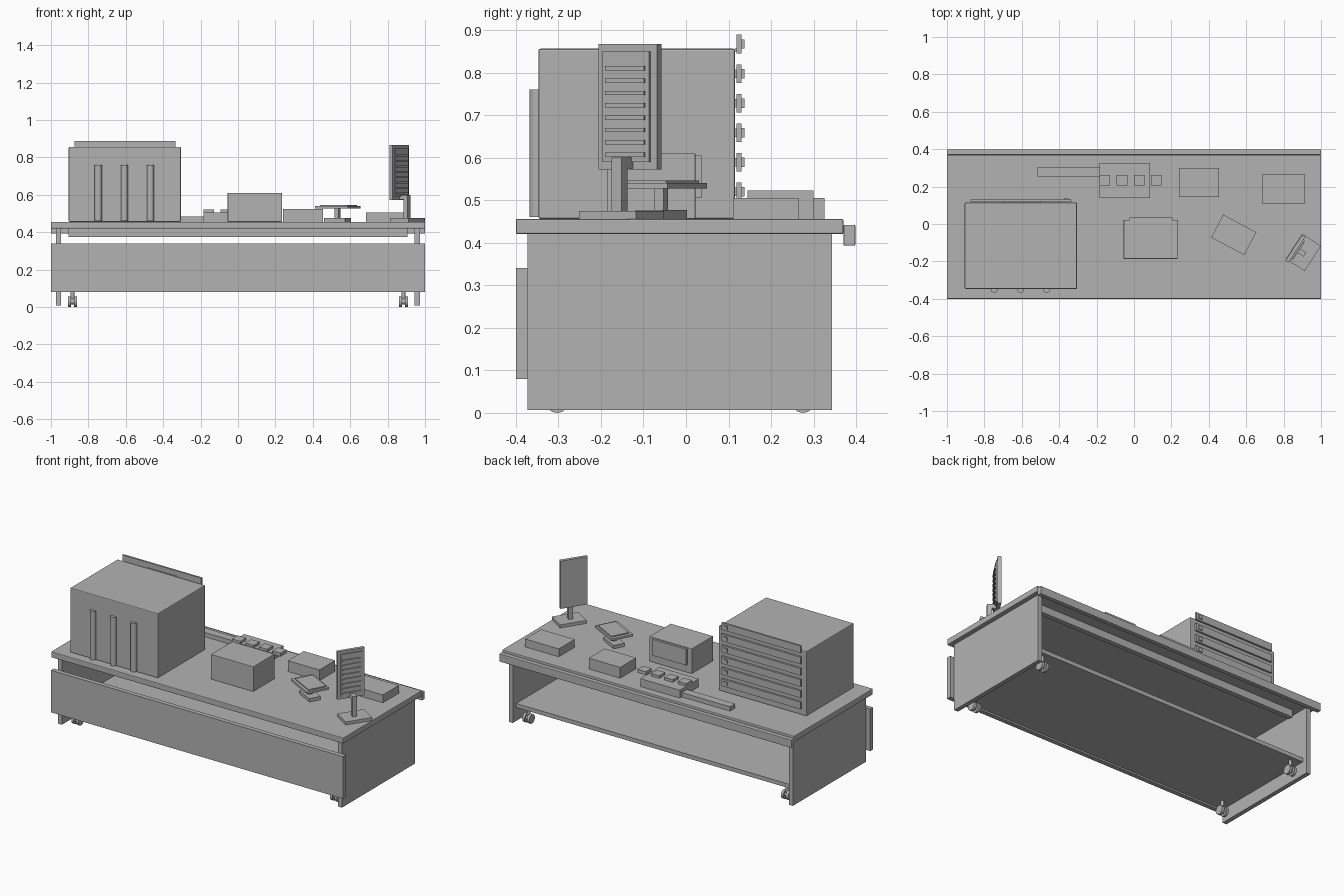
import bpy, math
from mathutils import Matrix, Vector

cube = bpy.data.objects.get("Cube")
if cube:
    bpy.data.objects.remove(cube, do_unlink=True)

GREY = (0.45, 0.45, 0.45, 1)
grey = bpy.data.materials.new("plain grey")
grey.use_nodes = True
grey.diffuse_color = GREY
grey.node_tree.nodes["Principled BSDF"].inputs["Base Color"].default_value = GREY


def finish(name, bevel=0):
    ob = bpy.context.object
    ob.name = name
    ob.data.materials.append(grey)
    if bevel:
        mod = ob.modifiers.new("soft edge", "BEVEL")
        mod.width, mod.segments = bevel, 2
    return ob


def box(name, x, y, z, bevel=0):
    """Box from (min, max) ranges."""
    mid = [(a + b) / 2 for a, b in (x, y, z)]
    bpy.ops.mesh.primitive_cube_add(size=1, location=mid)
    ob = finish(name, bevel)
    ob.data.transform(Matrix.Diagonal([b - a for a, b in (x, y, z)] + [1]))
    return ob


def cylinder(name, radius, depth, at, axis="Z", sides=16):
    turn = (0, math.pi / 2, 0) if axis == "X" else (0, 0, 0)
    bpy.ops.mesh.primitive_cylinder_add(vertices=sides, radius=radius, depth=depth, location=at, rotation=turn)
    bpy.ops.object.shade_smooth_by_angle(angle=math.radians(50))
    return finish(name)


def turned_box(name, origin, angle, x, y, z):
    """Box given in a local frame turned about z at origin."""
    ob = box(name, x, y, z)
    frame = Matrix.Translation(Vector((*origin, 0))) @ Matrix.Rotation(math.radians(angle), 4, "Z")
    ob.matrix_world = frame @ Matrix.Translation(ob.location)
    return ob


# Counter
box("counter_top", (-1, 1), (-0.4, 0.37), (0.42, 0.456), 0.004)
box("rear_rail", (-1, 1), (0.37, 0.398), (0.393, 0.442), 0.003)
box("front_panel", (-1, 1), (-0.4, -0.372), (0.08, 0.34))
box("rear_beam", (-0.905, 0.905), (0.24, 0.27), (0.375, 0.42))
box("shelf", (-0.945, 0.945), (-0.372, 0.31), (0.09, 0.115))
for side in (-1, 1):
    edges = sorted((side * 0.945, side * 0.972))
    box("side_panel", edges, (-0.372, 0.343), (0.007, 0.42))
    for y in (-0.303, 0.275):
        x = side * 0.885
        cylinder("castor_stem", 0.01, 0.06, (x, y, 0.06))
        cylinder("castor_hub", 0.016, 0.03, (x, y, 0.03), "X")
        for shift in (-0.016, 0.016):
            cylinder("castor_wheel", 0.028, 0.016, (x + shift, y, 0.028), "X")

# Large cabinet with front handles and rear slats
box("cabinet", (-0.905, -0.305), (-0.347, 0.115), (0.456, 0.856), 0.005)
for x in (-0.747, -0.607, -0.468):
    cylinder("cabinet_handle", 0.019, 0.3, (x, -0.349, 0.61))
for i in range(6):
    z = 0.867 - i * 0.0695
    box("rear_slat", (-0.875, -0.335), (0.119, 0.131), (z - 0.022, z + 0.022))
    box("slat_knob", (-0.375, -0.35), (0.131, 0.137), (z - 0.011, z + 0.011))
    box("slat_mount", (-0.7, -0.5), (0.114, 0.12), (z - 0.01, min(z + 0.01, 0.85)))

# Till body with rear plate
box("till_body", (-0.055, 0.235), (-0.186, 0.022), (0.456, 0.61), 0.002)
box("till_rear_plate", (-0.025, 0.205), (0.022, 0.036), (0.505, 0.605))

# Small items on the counter
box("flat_strip", (-0.515, -0.185), (0.255, 0.305), (0.456, 0.483))
box("key_block", (-0.185, 0.085), (0.14, 0.325), (0.456, 0.505))
for i in range(4):
    x = -0.185 + i * 0.092
    box("key", (x, x + 0.057), (0.205, 0.262), (0.5, 0.521))
box("middle_box", (0.24, 0.455), (0.145, 0.3), (0.456, 0.523))
box("right_box", (0.685, 0.915), (0.11, 0.265), (0.456, 0.505))

# Tablet on a low stand
TABLET = ((0.533, -0.058), -28)
turned_box("tablet_base", *TABLET, (-0.063, 0.063), (-0.035, 0.035), (0.456, 0.477))
turned_box("tablet_stem", *TABLET, (-0.012, 0.012), (-0.012, 0.012), (0.47, 0.53))
turned_box("tablet_body", *TABLET, (-0.1, 0.1), (-0.069, 0.069), (0.527, 0.54))
turned_box("tablet_face", *TABLET, (-0.08, 0.085), (-0.052, 0.058), (0.54, 0.546))

# Upright display: local x runs along the screen, local -y is the vented side
DISPLAY = ((0.8625, -0.132), 57)
turned_box("display_base", *DISPLAY, (-0.073, 0.087), (-0.107, 0.013), (0.456, 0.475))
turned_box("display_pole", *DISPLAY, (-0.012, 0.015), (-0.06, -0.034), (0.47, 0.6))
turned_box("display_bracket", *DISPLAY, (-0.012, 0.015), (-0.04, 0), (0.575, 0.6))
turned_box("display_screen", *DISPLAY, (-0.082, 0.082), (-0.01, 0.01), (0.572, 0.867))
turned_box("display_rear_cover", *DISPLAY, (-0.065, 0.065), (-0.017, -0.01), (0.59, 0.85))
for i in range(8):
    z = 0.607 + i * 0.029
    turned_box("display_vent", *DISPLAY, (-0.054, 0.054), (-0.023, -0.016), (z - 0.005, z + 0.005))
